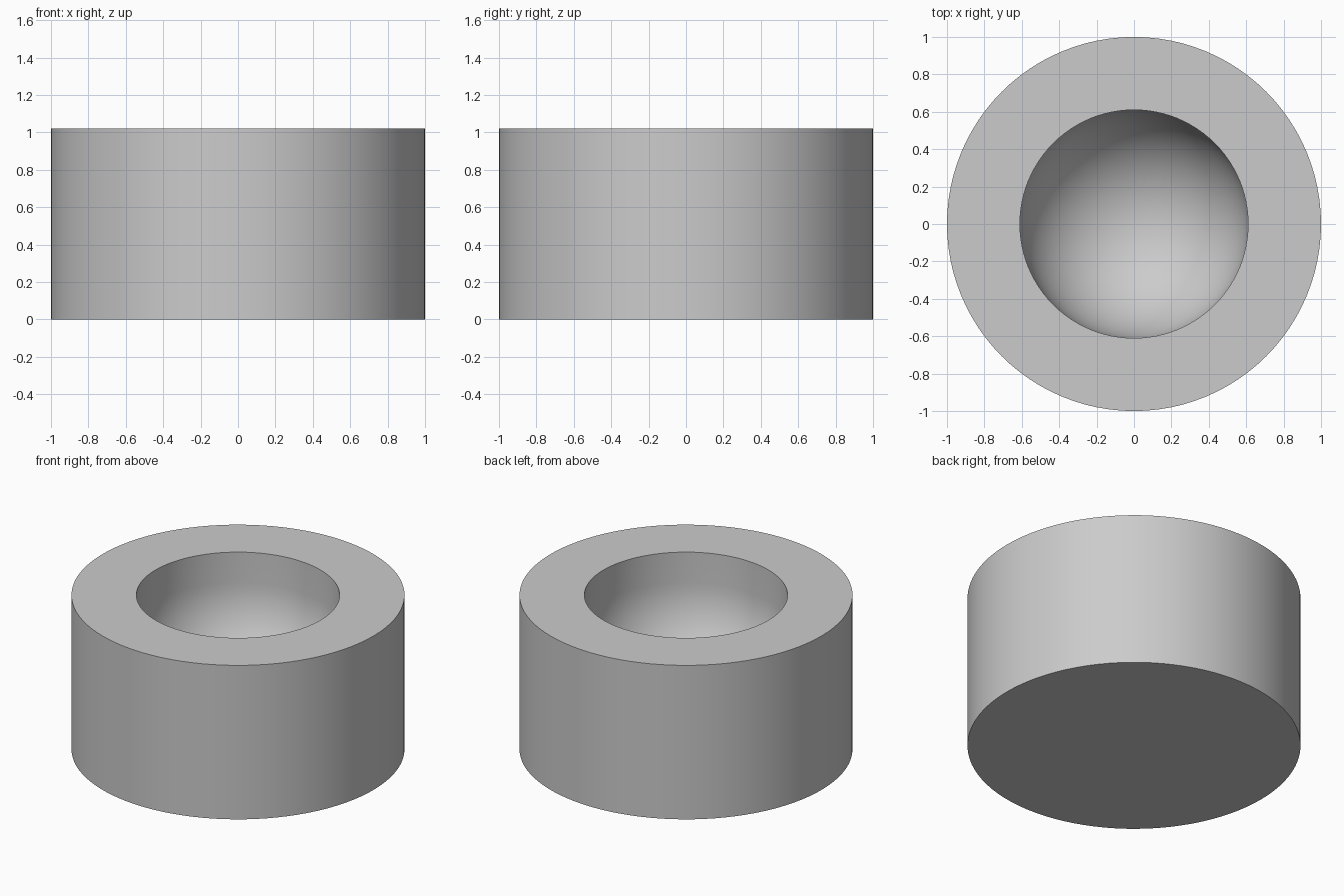
import bpy, bmesh
from math import sin, cos, pi, radians

cube = bpy.data.objects.get("Cube")
if cube:
    bpy.data.objects.remove(cube, do_unlink=True)

RADIUS, HEIGHT = 1.0, 1.02
BORE, STRAIGHT = 0.61, 0.2      # recess radius and depth of its straight wall
SEGMENTS, RINGS = 96, 20

# Plain grey material
grey = bpy.data.materials.new("light_grey")
grey.use_nodes = True
colour = (0.6, 0.6, 0.6, 1)
grey.diffuse_color = colour
grey.node_tree.nodes["Principled BSDF"].inputs["Base Color"].default_value = colour

# Half section: base, outer wall, flat rim, straight bore, round bottom
floor_centre = HEIGHT - STRAIGHT
profile = [(0, 0), (RADIUS, 0), (RADIUS, HEIGHT), (BORE, HEIGHT)]
for i in range(RINGS + 1):
    a = pi / 2 * i / RINGS
    profile.append((BORE * cos(a), floor_centre - BORE * sin(a)))

# Revolve the section around the vertical axis
bm = bmesh.new()
verts = [bm.verts.new((r, 0, z)) for r, z in profile]
edges = [bm.edges.new(pair) for pair in zip(verts, verts[1:])]
bmesh.ops.spin(bm, geom=verts + edges, cent=(0, 0, 0), axis=(0, 0, 1),
               angle=2 * pi, steps=SEGMENTS)
bmesh.ops.remove_doubles(bm, verts=bm.verts, dist=0.0001)
bmesh.ops.recalc_face_normals(bm, faces=bm.faces)

mesh = bpy.data.meshes.new("round_cup")
bm.to_mesh(mesh)
bm.free()
mesh.materials.append(grey)
cup = bpy.data.objects.new("round_cup", mesh)
bpy.context.collection.objects.link(cup)

# Smooth walls and bowl, crisp rims
bpy.ops.object.select_all(action="DESELECT")
cup.select_set(True)
bpy.context.view_layer.objects.active = cup
bpy.ops.object.shade_smooth_by_angle(angle=radians(30))
